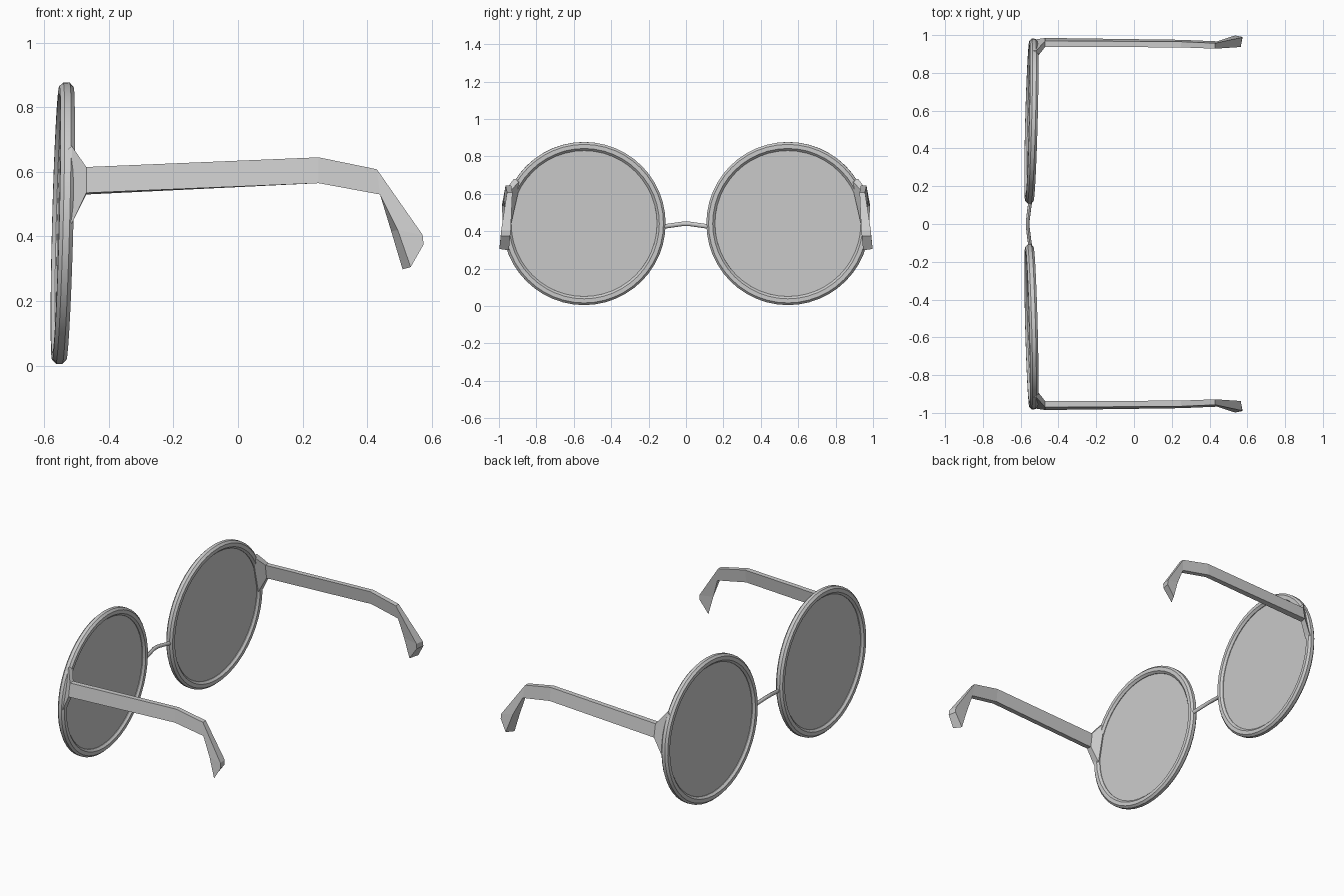
import bpy, bmesh, math
from mathutils import Matrix, Vector

cube = bpy.data.objects.get("Cube")
if cube:
    bpy.data.objects.remove(cube, do_unlink=True)

grey = bpy.data.materials.new("pale grey")
grey.use_nodes = True
grey.diffuse_color = (0.6, 0.6, 0.6, 1)
grey.node_tree.nodes["Principled BSDF"].inputs["Base Color"].default_value = (0.6, 0.6, 0.6, 1)


def finish(name, bm, smooth=None, mirror=True):
    bmesh.ops.recalc_face_normals(bm, faces=bm.faces)
    mesh = bpy.data.meshes.new(name)
    bm.to_mesh(mesh)
    bm.free()
    mesh.materials.append(grey)
    obj = bpy.data.objects.new(name, mesh)
    bpy.context.collection.objects.link(obj)
    if mirror:
        mod = obj.modifiers.new("other_side", "MIRROR")
        mod.use_axis = (False, True, False)
        mod.use_mirror_merge = False
    if smooth:
        bpy.ops.object.select_all(action="DESELECT")
        obj.select_set(True)
        bpy.context.view_layer.objects.active = obj
        bpy.ops.object.shade_smooth_by_angle(angle=math.radians(smooth))
    return obj


def loft(rings, closed=False):
    """Skin equal-sized rings of points, capping the ends unless closed."""
    bm = bmesh.new()
    loops = [[bm.verts.new(p) for p in ring] for ring in rings]
    pairs = list(zip(loops, loops[1:]))
    if closed:
        pairs.append((loops[-1], loops[0]))
    else:
        bm.faces.new(loops[0])
        bm.faces.new(loops[-1])
    for a, b in pairs:
        for i in range(len(a)):
            j = (i + 1) % len(a)
            bm.faces.new((a[i], a[j], b[j], b[i]))
    return bm


# Each eye piece leans back slightly and wraps slightly towards the temple
SEGMENTS = 48
place = (Matrix.Translation((-0.543, 0.545, 0.441))
         @ Matrix.Rotation(math.radians(-1.5), 4, "Z")
         @ Matrix.Rotation(math.radians(1.5), 4, "Y"))


def disc_ring(radius, x):
    angles = [math.tau * i / SEGMENTS for i in range(SEGMENTS)]
    return [place @ Vector((x, radius * math.cos(a), radius * math.sin(a))) for a in angles]


# Rim: bevelled section swept round the lens
section = [(0.436, 0.010), (0.424, 0.022), (0.402, 0.022), (0.390, 0.010)]
section += [(r, -x) for r, x in reversed(section)]
finish("rims", loft([disc_ring(r, x) for r, x in section], closed=True), smooth=25)

# Lens: thin flat disc
finish("lenses", loft([disc_ring(0.394, -0.006), disc_ring(0.394, 0.006)]))

# Temple arm with flared hinge and hooked tip.
# Corners of each section: upper outer, lower outer, lower inner, upper inner
arm = [
    [(-0.540, 0.918, 0.66), (-0.540, 0.972, 0.46), (-0.540, 0.940, 0.46), (-0.540, 0.885, 0.66)],
    [(-0.515, 0.920, 0.68), (-0.515, 0.978, 0.44), (-0.515, 0.935, 0.44), (-0.515, 0.880, 0.68)],
    [(-0.47, 0.970, 0.615), (-0.47, 0.985, 0.535), (-0.47, 0.950, 0.53), (-0.47, 0.938, 0.615)],
    [(0.25, 0.965, 0.645), (0.25, 0.975, 0.565), (0.25, 0.945, 0.565), (0.25, 0.935, 0.645)],
    [(0.43, 0.957, 0.608), (0.44, 0.967, 0.53), (0.44, 0.935, 0.53), (0.43, 0.928, 0.608)],
    [(0.572, 0.988, 0.405), (0.495, 0.985, 0.42), (0.475, 0.945, 0.415), (0.565, 0.937, 0.405)],
    [(0.575, 0.990, 0.375), (0.535, 0.998, 0.305), (0.510, 0.947, 0.298), (0.565, 0.940, 0.375)],
]
finish("temple_arms", loft(arm))

# Bridge: slim bowed rod between the rims
path = [(-0.548, 0.125, 0.424), (-0.556, 0.07, 0.432), (-0.562, 0.02, 0.439)]
path += [(x, -y, z) for x, y, z in reversed(path)]
rod = []
for x, y, z in path:
    angles = [math.tau * i / 8 for i in range(8)]
    rod.append([(x + 0.010 * math.cos(a), y, z + 0.012 * math.sin(a)) for a in angles])
finish("bridge", loft(rod), smooth=50, mirror=False)
